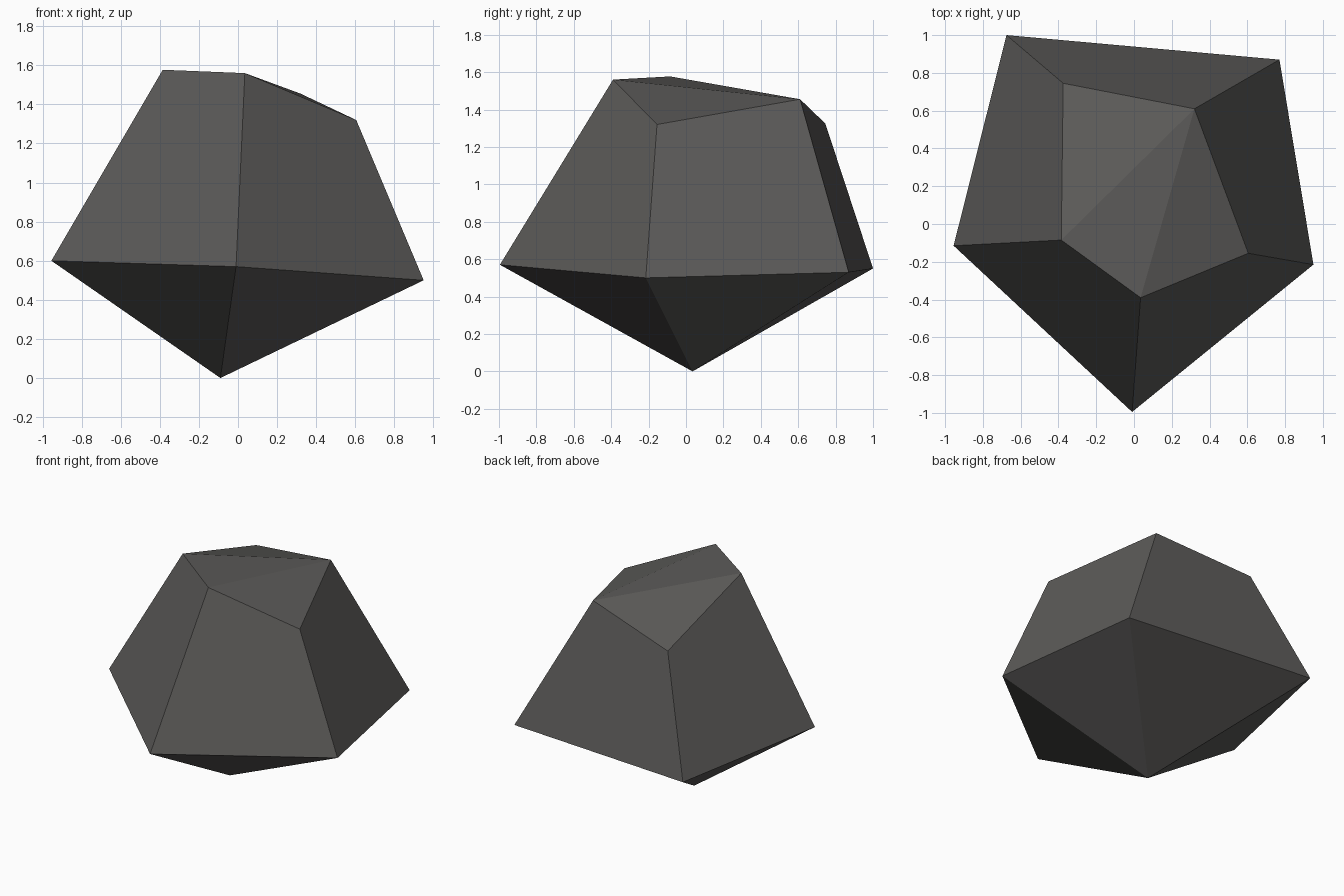
import bpy, bmesh

if "Cube" in bpy.data.objects:
    bpy.data.objects.remove(bpy.data.objects["Cube"])

# Single stone colour
stone = bpy.data.materials.new("dark_grey_stone")
stone.diffuse_color = (0.105, 0.102, 0.098, 1)
stone.use_nodes = True
stone.node_tree.nodes["Principled BSDF"].inputs["Base Color"].default_value = stone.diffuse_color

# Five-sided rings, running counter-clockwise seen from above
waist = [(-0.01, -0.995, 0.57), (0.95, -0.215, 0.50), (0.77, 0.87, 0.53),
         (-0.675, 1.0, 0.55), (-0.955, -0.115, 0.60)]
crown = [(0.035, -0.39, 1.56), (0.605, -0.155, 1.32), (0.32, 0.61, 1.455),
         (-0.375, 0.745, 1.325), (-0.385, -0.085, 1.577)]

bm = bmesh.new()
low = [bm.verts.new(p) for p in waist]
top = [bm.verts.new(p) for p in crown]
tip = bm.verts.new((-0.09, 0.035, 0))

# Sloping sides and the pointed underside
n = len(low)
for i in range(n):
    j = (i + 1) % n
    bm.faces.new((low[i], low[j], top[j], top[i]))
    bm.faces.new((low[j], low[i], tip))

# Chipped top: facets fanned from the back right corner
for i in range(3, 6):
    bm.faces.new((top[2], top[i % n], top[(i + 1) % n]))

bmesh.ops.recalc_face_normals(bm, faces=bm.faces)
mesh = bpy.data.meshes.new("rock")
bm.to_mesh(mesh)
bm.free()
mesh.materials.append(stone)
bpy.context.collection.objects.link(bpy.data.objects.new("rock", mesh))
